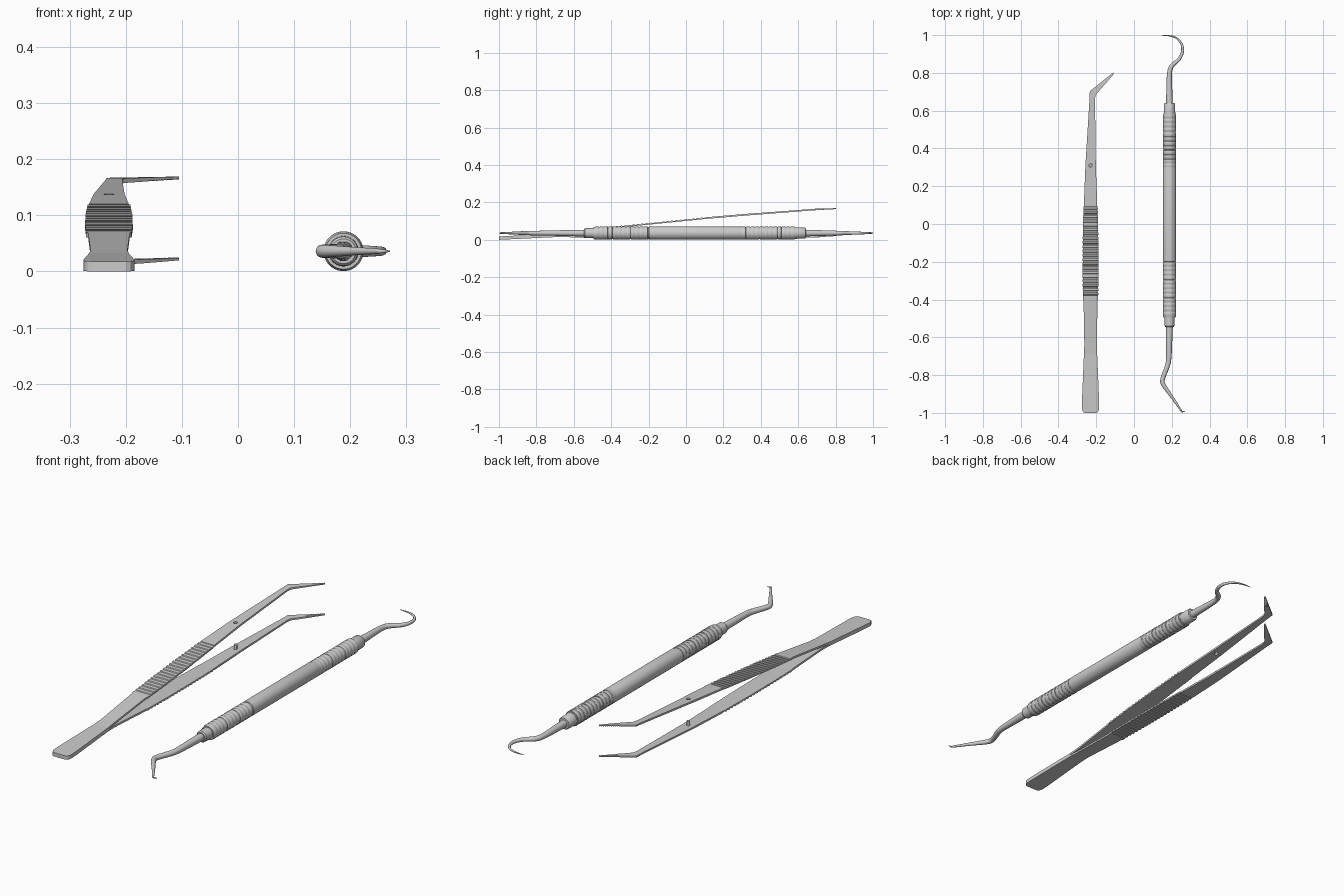
import bpy, bmesh, math
from mathutils import Vector

if "Cube" in bpy.data.objects:
    bpy.data.objects.remove(bpy.data.objects["Cube"])


def finish(name, rings, smooth):
    """Skin a list of closed rings, cap both ends, make an object."""
    bm = bmesh.new()
    loops = [[bm.verts.new(p) for p in r] for r in rings]
    n = len(loops[0])
    for a, b in zip(loops, loops[1:]):
        for i in range(n):
            j = (i + 1) % n
            bm.faces.new((a[i], a[j], b[j], b[i]))
    bm.faces.new(loops[0])
    bm.faces.new(loops[-1])
    bmesh.ops.recalc_face_normals(bm, faces=bm.faces)
    me = bpy.data.meshes.new(name)
    bm.to_mesh(me)
    bm.free()
    ob = bpy.data.objects.new(name, me)
    bpy.context.collection.objects.link(ob)
    if smooth:
        bpy.ops.object.select_all(action='DESELECT')
        ob.select_set(True)
        bpy.context.view_layer.objects.active = ob
        bpy.ops.object.shade_smooth_by_angle(angle=math.radians(35))
    return ob


def tube(name, pts, sides=32, z=0.036):
    """Round tube along (x, y, radius) points lying in a level plane."""
    rings = []
    for i, (x, y, r) in enumerate(pts):
        a, b = pts[max(i - 1, 0)], pts[min(i + 1, len(pts) - 1)]
        t = Vector((b[0] - a[0], b[1] - a[1], 0)).normalized()
        side = Vector((-t.y, t.x, 0))
        rings.append([Vector((x, y, z)) + r * (math.cos(k) * side + math.sin(k) * Vector((0, 0, 1)))
                      for k in (math.tau * s / sides for s in range(sides))])
    return finish(name, rings, True)


def smooth_path(pts, steps=7):
    """Catmull-Rom through the control points."""
    p = [Vector(q) for q in [pts[0]] + pts + [pts[-1]]]
    out = []
    for i in range(1, len(p) - 2):
        for k in range(steps):
            t = k / steps
            out.append(0.5 * (2 * p[i] + (p[i + 1] - p[i - 1]) * t
                              + (2 * p[i - 1] - 5 * p[i] + 4 * p[i + 1] - p[i + 2]) * t * t
                              + (3 * p[i] - p[i - 1] - 3 * p[i + 1] + p[i + 2]) * t ** 3))
    return [tuple(v) for v in out + [p[-1]]]


def lerp(table, y):
    for (a, u), (b, v) in zip(table, table[1:]):
        if y <= b:
            return u + (v - u) * (y - a) / (b - a)
    return table[-1][1]


# Probe handle: turned profile with rings at both ends
CX, R = 0.188, 0.0355
prof = [(-0.545, 0.022), (-0.54, 0.026), (-0.495, 0.027), (-0.495, 0.032), (-0.49, 0.0335)]


def rings_between(y0, y1, count):
    p = (y1 - y0) / count
    for i in range(count):
        y = y0 + i * p
        depth = 0.0035 if i % 4 == 3 else 0.002
        prof.extend([(y + 0.1 * p, R - 0.001), (y + 0.25 * p, R), (y + 0.7 * p, R),
                     (y + 0.8 * p, R - 0.001), (y + 0.82 * p, R - depth), (y + 0.98 * p, R - depth)])


rings_between(-0.485, -0.2, 12)
prof += [(-0.198, R - 0.001), (-0.19, R), (0.295, R), (0.299, R - 0.001)]
rings_between(0.3, 0.585, 12)
prof += [(0.587, 0.032), (0.587, 0.0305), (0.635, 0.0295), (0.64, 0.026), (0.641, 0.018)]
tube("probe_handle", [(CX, y, r) for y, r in prof], 40)

# Probe working ends: sickle hook and angled pick
tube("sickle_hook", smooth_path([
    (CX, 0.62, 0.018), (0.187, 0.70, 0.016), (0.188, 0.80, 0.0125), (0.203, 0.84, 0.0115),
    (0.238, 0.872, 0.0095), (0.256, 0.91, 0.008), (0.253, 0.95, 0.0065), (0.228, 0.982, 0.005),
    (0.19, 0.996, 0.0035), (0.145, 0.9985, 0.001)]), 20)
tube("angled_pick", smooth_path([
    (CX, -0.53, 0.018), (0.186, -0.62, 0.0165), (0.184, -0.71, 0.014), (0.177, -0.75, 0.013),
    (0.155, -0.81, 0.012), (0.151, -0.838, 0.0115), (0.167, -0.868, 0.0105), (0.205, -0.922, 0.0075),
    (0.244, -0.980, 0.005), (0.252, -0.992, 0.004), (0.26, -0.9935, 0.003), (0.271, -0.991, 0.001)]), 20)

# Tweezer arm dimensions along y: half width, outer distance from mid plane, thickness
TX = -0.23
HALF = [(-1, 0.03), (-0.996, 0.038), (-0.988, 0.043), (-0.975, 0.0455), (-0.94, 0.0455), (-0.64, 0.033),
        (-0.41, 0.037), (-0.4, 0.0405), (-0.27, 0.0425), (-0.1, 0.042), (0.09, 0.038), (0.1, 0.0355), (0.66, 0.0145)]
OUTER = [(-1, 0.009), (-0.69, 0.009), (-0.63, 0.0125), (-0.4, 0.0325), (0.1, 0.0588), (0.31, 0.0665),
         (0.7, 0.077), (0.8, 0.0745)]
THICK = [(-1, 0.009), (0.3, 0.009), (0.7, 0.008), (0.8, 0.005)]


def mid(y):
    return 0.009 + 0.0475 * (y + 1)


def arm(name, sign):
    # stations: left point, right point, groove depth outside, tooth depth inside
    st = []
    plain = [y for y, _ in HALF] + [-0.69, -0.63, 0.31, 0.5]
    rows = [(y, 0) for y in plain if not -0.4 < y < 0.1]
    n, p = 22, 0.5 / 22
    for i in range(n):
        y = -0.4 + i * p
        rows += [(y + 0.12 * p, 0), (y + 0.55 * p, 0), (y + 0.65 * p, 0.0028), (y + 0.98 * p, 0.0028)]
    for y, g in sorted(rows):
        h = lerp(HALF, y) - g * 0.35
        cx = TX + max(0, y - 0.3) * 0.025
        st.append(((cx - h, y), (cx + h, y), g, 0))
    # bent tip with small inner teeth
    L0, R0, L1, R1 = Vector((-0.234, 0.703)), Vector((-0.204, 0.682)), Vector((-0.109, 0.803)), Vector((-0.105, 0.796))
    ts = [(0, 0), (0.06, 0), (0.4, 0)]
    for i in range(10):
        ts += [(0.45 + i * 0.054, 0), (0.477 + i * 0.054, 0.0015)]
    for t, k in ts + [(1, 0)]:
        st.append((L0.lerp(L1, t), R0.lerp(R1, t), 0, k))
    rings = []
    for l, r, g, k in st:
        ring = []
        for q, inner in ((l, 0), (r, 0), (r, 1), (l, 1)):
            d = lerp(OUTER, q[1])
            d = d - lerp(THICK, q[1]) + k if inner else d - g
            ring.append((q[0], q[1], mid(q[1]) + sign * d))
        rings.append(ring)
    return finish(name, rings, False)


upper = arm("upper_tweezer_arm", 1)
lower = arm("lower_tweezer_arm", -1)

# Guide hole through the upper arm, guide pin on the lower arm
PY = 0.31


def cylinder(name, r, z0, z1):
    return finish(name, [[(TX + r * math.cos(a), PY + r * math.sin(a), z)
                          for a in (math.tau * s / 24 for s in range(24))] for z in (z0, z1)], True)


cutter = cylinder("hole_cutter", 0.009, 0.11, 0.16)
cutter.hide_render = True
mod = upper.modifiers.new("guide_hole", 'BOOLEAN')
mod.operation, mod.object, mod.solver = 'DIFFERENCE', cutter, 'EXACT'
bpy.ops.object.select_all(action='DESELECT')
bpy.context.view_layer.objects.active = upper
upper.select_set(True)
bpy.ops.object.modifier_apply(modifier=mod.name)
bpy.data.objects.remove(cutter)
cylinder("guide_pin", 0.0075, mid(PY) - 0.062, mid(PY) - 0.036)
